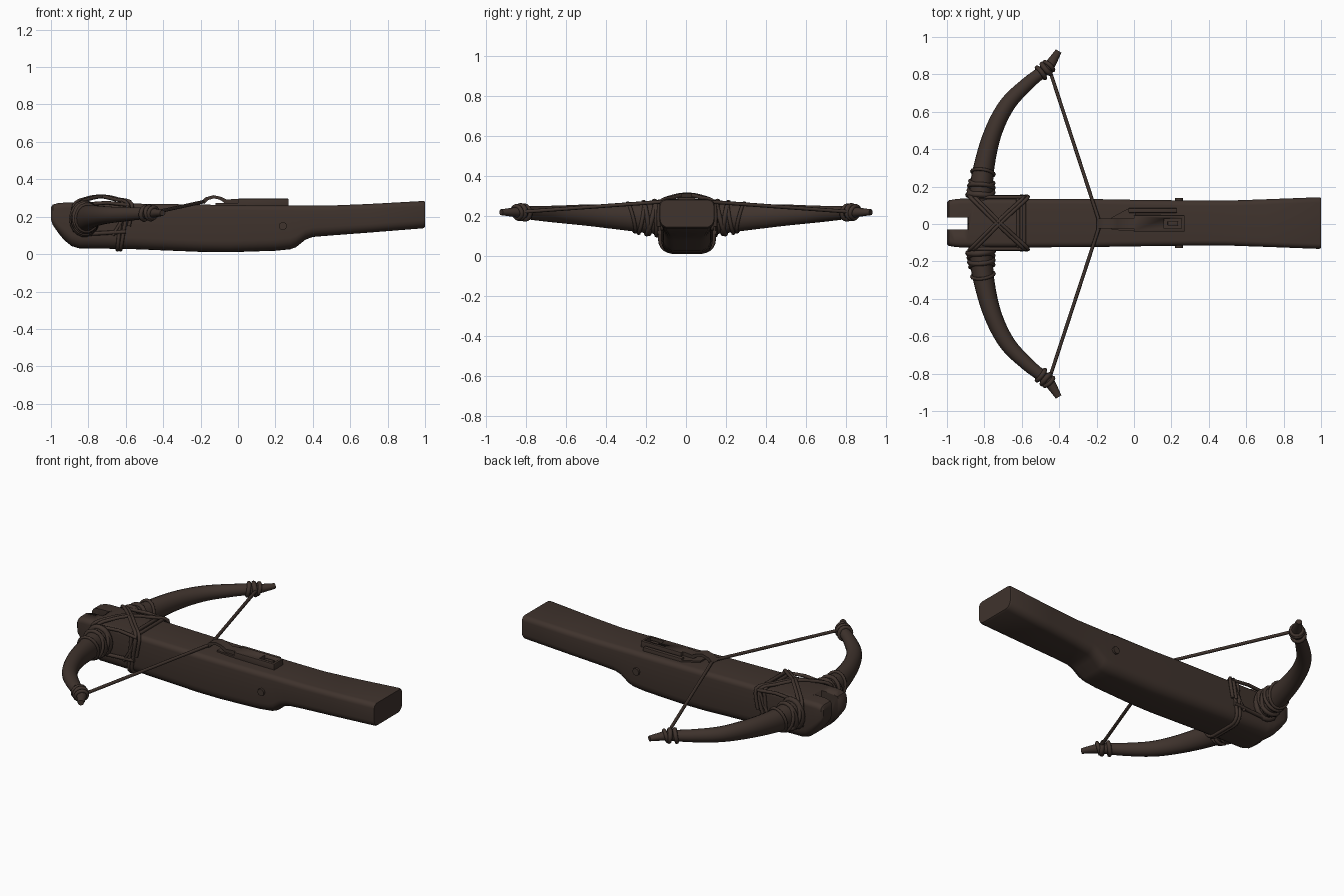
import bpy, bmesh, math
from mathutils import Vector

if "Cube" in bpy.data.objects:
    bpy.data.objects.remove(bpy.data.objects["Cube"])

wood = bpy.data.materials.new("dark_brown")
wood.diffuse_color = (0.050, 0.033, 0.026, 1)
wood.use_nodes = True
wood.node_tree.nodes["Principled BSDF"].inputs["Base Color"].default_value = wood.diffuse_color


def finish(name, bm, angle=40):
    bmesh.ops.recalc_face_normals(bm, faces=bm.faces)
    me = bpy.data.meshes.new(name)
    bm.to_mesh(me)
    bm.free()
    me.materials.append(wood)
    ob = bpy.data.objects.new(name, me)
    bpy.context.collection.objects.link(ob)
    bpy.ops.object.select_all(action='DESELECT')
    ob.select_set(True)
    bpy.context.view_layer.objects.active = ob
    bpy.ops.object.shade_smooth_by_angle(angle=math.radians(angle))
    return ob


def loft(name, rings, closed=False, angle=40):
    bm = bmesh.new()
    vs = [[bm.verts.new(p) for p in r] for r in rings]
    n = len(vs[0])
    pairs = list(zip(vs, vs[1:])) + ([(vs[-1], vs[0])] if closed else [])
    for a, b in pairs:
        for i in range(n):
            j = (i + 1) % n
            bm.faces.new((a[i], a[j], b[j], b[i]))
    if not closed:
        bm.faces.new(vs[0])
        bm.faces.new(vs[-1])
    return finish(name, bm, angle)


def smooth(pts, n=5):
    """Catmull-Rom resampling of tuples of any length."""
    out = []
    for i in range(len(pts) - 1):
        p0, p1, p2, p3 = pts[max(i - 1, 0)], pts[i], pts[i + 1], pts[min(i + 2, len(pts) - 1)]
        for k in range(n):
            t = k / n
            out.append(tuple(0.5 * (2 * b + (c - a) * t + (2 * a - 5 * b + 4 * c - d) * t * t
                                    + (3 * b - a - 3 * c + d) * t ** 3)
                             for a, b, c, d in zip(p0, p1, p2, p3)))
    return out + [tuple(pts[-1])]


def sweep_rings(path, radii, ref, closed=False, sides=10):
    path = [Vector(p) for p in path]
    ref, n, rings = Vector(ref), len(path), []
    for i, p in enumerate(path):
        a = path[i - 1] if (i or closed) else p
        b = path[(i + 1) % n] if (i < n - 1 or closed) else p
        t = (b - a).normalized()
        s = t.cross(ref).normalized()
        u = s.cross(t)
        rh, rv = radii[i]
        rings.append([p + s * rh * math.cos(q) + u * rv * math.sin(q)
                      for q in (2 * math.pi * k / sides for k in range(sides))])
    return rings


def rope(name, path, r, ref, closed=False):
    return loft(name, sweep_rings(path, [(r, r)] * len(path), ref, closed, 8), closed, 60)


def box(name, x0, x1, y0, y1, z0, z1, bevel=0.0):
    bm = bmesh.new()
    bmesh.ops.create_cube(bm, size=1)
    for v in bm.verts:
        v.co = Vector(((x0 + x1) / 2 + v.co.x * (x1 - x0), (y0 + y1) / 2 + v.co.y * (y1 - y0),
                       (z0 + z1) / 2 + v.co.z * (z1 - z0)))
    if bevel:
        bmesh.ops.bevel(bm, geom=bm.edges[:], offset=bevel, segments=2, affect='EDGES', profile=0.5)
    return finish(name, bm)


def cut(ob, cutter):
    m = ob.modifiers.new("cut", 'BOOLEAN')
    m.operation, m.object, m.solver = 'DIFFERENCE', cutter, 'EXACT'
    bpy.ops.object.select_all(action='DESELECT')
    bpy.context.view_layer.objects.active = ob
    ob.select_set(True)
    bpy.ops.object.modifier_apply(modifier=m.name)
    bpy.data.objects.remove(cutter)


# Stock: rounded-rectangle sections along x (x, bottom, top, half width)
stations = [(-1, .185, .25, .112), (-.99, .155, .265, .122), (-.96, .112, .273, .127),
            (-.93, .075, .275, .13), (-.89, .043, .275, .13), (-.85, .031, .275, .13),
            (-.57, .027, .27, .13), (-.2, .012, .265, .128), (-.05, .01, .262, .125),
            (.2, .018, .26, .122), (.28, .026, .26, .12), (.31, .037, .26, .12),
            (.36, .077, .26, .12), (.4, .092, .26, .12), (.5, .1, .26, .12),
            (.7, .115, .268, .127), (.99, .138, .284, .138), (1, .145, .28, .134)]


def section(x, zb, zt, hw, grow=0.0):
    rt, rb = min(.028, .3 * (zt - zb)), min(.06, .3 * (zt - zb))
    zb, zt, hw = zb - grow, zt + grow, hw + grow
    pts = []
    for cx, cz, r, a0 in ((1, zt, rt, 0), (-1, zt, rt, 90), (-1, zb, rb, 180), (1, zb, rb, 270)):
        oy, oz = cx * (hw - r), cz + (-r if cz == zt else r)
        for k in range(6):
            a = math.radians(a0 + 18 * k)
            pts.append((x, .005 + oy + r * math.cos(a), oz + r * math.sin(a)))
    return pts


stock = loft("stock", [section(*s) for s in stations], angle=35)
cut(stock, box("slot_cutter", -1.1, -.885, -.03, .035, -.1, .4))

# Bow: (x, y, z, horizontal radius, vertical radius), mirrored across y
half = [(-.83, 0, .19, .06, .078), (-.82, .15, .19, .064, .08), (-.803, .3, .195, .056, .067),
        (-.757, .48, .205, .048, .055), (-.68, .635, .21, .043, .044), (-.57, .75, .215, .036, .036),
        (-.47, .83, .22, .03, .029), (-.44, .865, .22, .026, .023), (-.403, .925, .22, .017, .015)]
arm = smooth(half, 6)
full = [(x, -y, z, a, b) for x, y, z, a, b in arm[:0:-1]] + arm
loft("bow", sweep_rings([p[:3] for p in full], [p[3:] for p in full], (0, 0, 1), sides=18), angle=50)

# Bindings coiled round the bow arms and the string knots at the tips
arm_rings = sweep_rings([p[:3] for p in arm], [(p[3] + .003, p[4] + .003) for p in arm], (0, 0, 1), sides=18)
for side, label in ((1, "left"), (-1, "right")):
    for n, (i, r, tilt) in enumerate(((6, .016, .1), (7, .012, -.25), (8, .012, .2), (9, .01, -.15),
                                      (11, .009, .3), (34, .012, .2), (36, .014, -.1), (38, .011, .25))):
        c = sum(arm_rings[i], Vector()) / 18
        ref = Vector(arm[i + 1][:3]) - Vector(arm[i - 1][:3])
        ref.normalize()
        pts = [p + ref * tilt * (p.z - c.z) for p in arm_rings[i]]
        flip = lambda p: Vector((p.x, side * p.y, p.z))
        rope(f"arm_binding_{label}_{n}", [flip(p) for p in pts], r, flip(ref), True)
    # Bowstring half
    rope(f"bowstring_{label}", [(-.45, side * .82, .222), (-.185, side * .012, .28)], .0095, (0, 0, 1))
    # Lashings along the sides of the stock
    y = .005 + side * .138
    rope(f"side_lashing_low_{label}", [(-.88, y, .13), (-.8, y, .108), (-.6, y, .12)], .011, (0, 1, 0))
    rope(f"side_lashing_high_{label}", [(-.87, y, .262), (-.7, y, .275), (-.58, y, .262)], .010, (0, 1, 0))
    rope(f"side_lashing_slant_{label}", [(-.59, y, .26), (-.62, y, .18), (-.67, y, .1)], .009, (0, 1, 0))
    # Crossed lashings over the top, two strands each way
    for k, d in enumerate((-.012, .012)):
        path = [(-.865 + d, .005 + side * .145, .15), (-.865 + d, .005 + side * .14, .262),
                (-.80 + d, .005 + side * .075, .297), (-.725 + d, .005, .308),
                (-.65 + d, .005 - side * .07, .293), (-.58 + d, .005 - side * .135, .268),
                (-.595 + d, .005 - side * .142, .15)]
        rope(f"cross_lashing_{label}_{k}", smooth(path, 4), .010, (1, side, 0))

# Lashings passing right round the stock
for k, (x, lean) in enumerate(((-.632, .1), (-.607, .16))):
    ring = section(x, .028, .271, .13, .005)
    rope(f"stock_lashing_{k}", [(px + lean * (pz - .15), py, pz) for px, py, pz in ring], .010, (1, 0, 0), True)

# String catch: arched hook extruded across y
hook = [(-.2, .278), (-.175, .303), (-.13, .315), (-.09, .306), (-.06, .291), (-.02, .295), (.01, .295),
        (.01, .25), (-.06, .25), (-.075, .276), (-.1, .292), (-.13, .298), (-.16, .289), (-.18, .268)]
bm = bmesh.new()
sides = [[bm.verts.new((x, y, z)) for x, z in hook] for y in (-.025, .03)]
for s in sides:
    bm.faces.new(s)
for i in range(len(hook)):
    j = (i + 1) % len(hook)
    bm.faces.new((sides[0][i], sides[0][j], sides[1][j], sides[1][i]))
finish("string_catch", bm)

# Lock housing with recess, side rail and the flared shoulder joining them
housing = box("lock_housing", 0, .27, -.04, .047, .24, .296, .004)
cut(housing, box("recess_cutter", .16, .255, -.024, .03, .265, .35))
box("lock_lever", .18, .235, -.008, .014, .25, .288, .003)
box("lock_rail", -.03, .23, .06, .085, .24, .282, .004)
loft("lock_shoulder", [[(-.12, -.03, z), (-.03, -.038, z), (.01, -.038, z), (.01, .08, z),
                        (-.03, .083, z), (-.12, .035, z)] for z in (.25, .272)])

# Axle pin through the stock
rope("axle_pin", [(.24, -.128, .15), (.24, .139, .15)], .022, (0, 0, 1))
